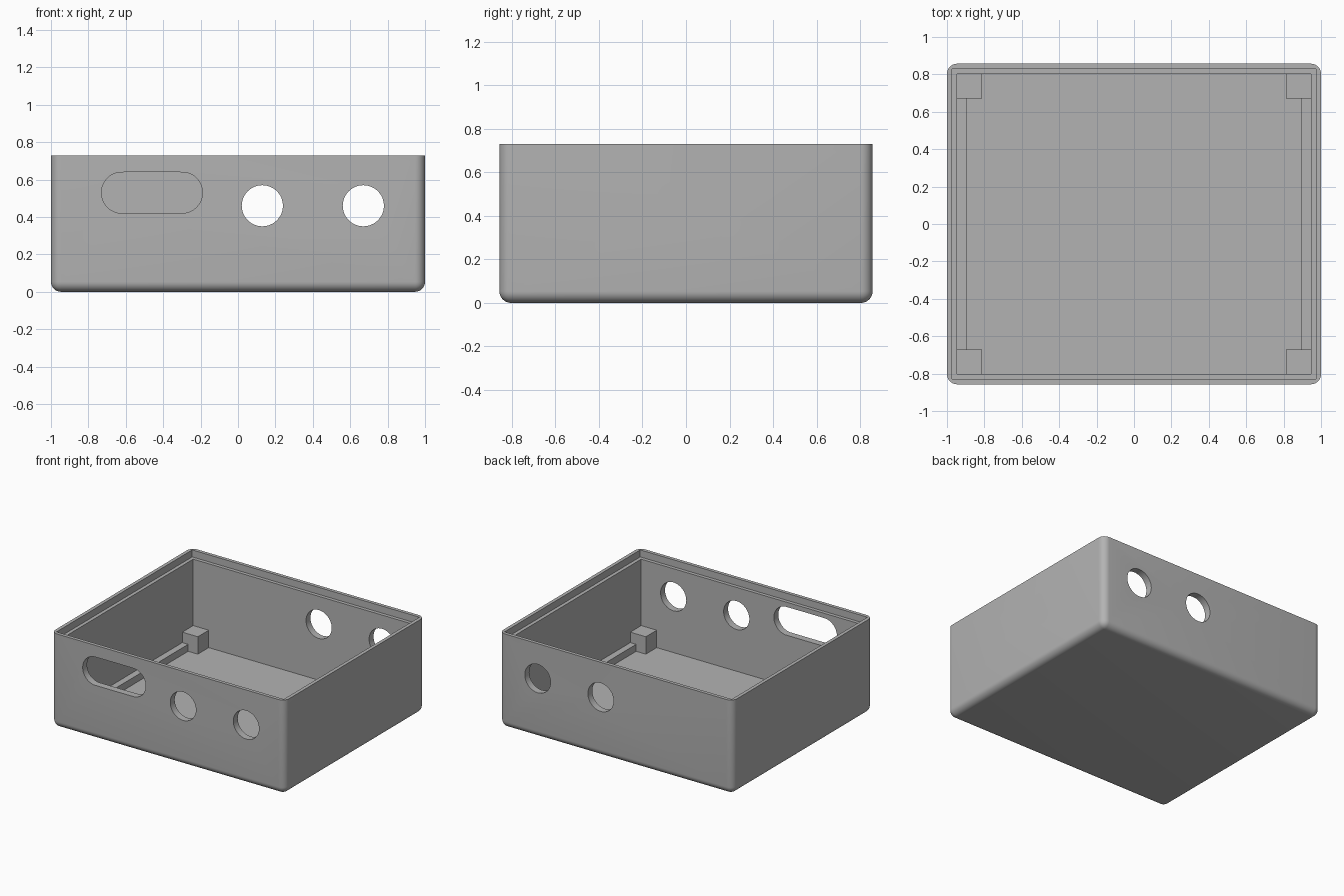
import bpy
import bmesh
from math import radians
from mathutils import Matrix, Vector

if "Cube" in bpy.data.objects:
    bpy.data.objects.remove(bpy.data.objects["Cube"], do_unlink=True)

HX, HY, H = 1.0, 0.857, 0.73      # half width, half depth, height
U = 0.027                         # base unit: rim and floor thickness
WALL = 2 * U
IX, IY = HX - WALL, HY - WALL     # inner half sizes
HOLE_Z = 0.46

grey = bpy.data.materials.new("plain grey")
grey.diffuse_color = (0.45, 0.45, 0.45, 1)
grey.use_nodes = True
grey.node_tree.nodes["Principled BSDF"].inputs["Base Color"].default_value = (0.45, 0.45, 0.45, 1)


def to_object(name, bm):
    bmesh.ops.recalc_face_normals(bm, faces=bm.faces)
    mesh = bpy.data.meshes.new(name)
    bm.to_mesh(mesh)
    bm.free()
    mesh.materials.append(grey)
    obj = bpy.data.objects.new(name, mesh)
    bpy.context.collection.objects.link(obj)
    return obj


def box_mesh(low, high):
    low, high = Vector(low), Vector(high)
    bm = bmesh.new()
    place = Matrix.Translation((low + high) / 2) @ Matrix.Diagonal((*(high - low), 1))
    bmesh.ops.create_cube(bm, size=1, matrix=place)
    return bm


def box(name, low, high):
    return to_object(name, box_mesh(low, high))


def drill(name, centre, radius, axis, stretch=0):
    """Round cutter along an axis; stretch pulls its halves apart into a slot."""
    bm = bmesh.new()
    bmesh.ops.create_cone(bm, cap_ends=True, segments=48, radius1=radius,
                          radius2=radius, depth=0.2)
    for v in bm.verts:
        if stretch and abs(v.co.x) > 1e-5:
            v.co.x += stretch if v.co.x > 0 else -stretch
    turn = Matrix.Rotation(radians(90), 4, "X" if axis == "Y" else "Y")
    bm.transform(Matrix.Translation(centre) @ turn)
    return to_object(name, bm)


# Outer shell with rounded upright and bottom edges
bm = box_mesh((-HX, -HY, 0), (HX, HY, H))
edges = [e for e in bm.edges if any(v.co.z < H / 2 for v in e.verts)]
bmesh.ops.bevel(bm, geom=edges, offset=WALL, offset_type="OFFSET",
                segments=8, profile=0.5, affect="EDGES", clamp_overlap=True)
shell = to_object("box_shell", bm)

# Cavity, lid recess and openings
cutters = [
    box("cavity_cutter", (-IX, -IY, U), (IX, IY, H + 0.1)),
    box("lid_recess_cutter", (U - HX, U - HY, H - WALL), (HX - U, HY - U, H + 0.2)),
    drill("slot_cutter", (-0.46, -HY, 0.53), 0.11, "Y", 0.16),
    drill("side_hole_cutter", (HX, 0, HOLE_Z), 0.082, "X"),
]
for x in (0.13, 0.67):
    for y in (-HY, HY):
        cutters.append(drill("round_hole_cutter", (x, y, HOLE_Z), 0.11, "Y"))

bpy.context.view_layer.objects.active = shell
for cutter in cutters:
    mod = shell.modifiers.new(cutter.name, "BOOLEAN")
    mod.operation = "DIFFERENCE"
    mod.solver = "EXACT"
    mod.object = cutter
    bpy.ops.object.modifier_apply(modifier=mod.name)
for cutter in cutters:
    bpy.data.objects.remove(cutter, do_unlink=True)

bpy.ops.object.select_all(action="DESELECT")
shell.select_set(True)
bpy.ops.object.shade_smooth_by_angle(angle=radians(30))

# Corner posts and side rails, slightly sunk into walls and floor
POST, SINK = 0.133, 0.01
for sx, side in ((1, "left"), (-1, "right")):
    for sy, end in ((1, "back"), (-1, "front")):
        xs = sorted((sx * (IX - POST), sx * (IX + SINK)))
        ys = sorted((sy * (IY - POST), sy * (IY + SINK)))
        box(f"{end}_{side}_post", (xs[0], ys[0], U - SINK), (xs[1], ys[1], 6 * U))
    xs = sorted((sx * (IX - 0.05), sx * (IX + SINK)))
    reach = IY - POST + SINK
    box(f"{side}_rail", (xs[0], -reach, U - SINK), (xs[1], reach, 3 * U))
